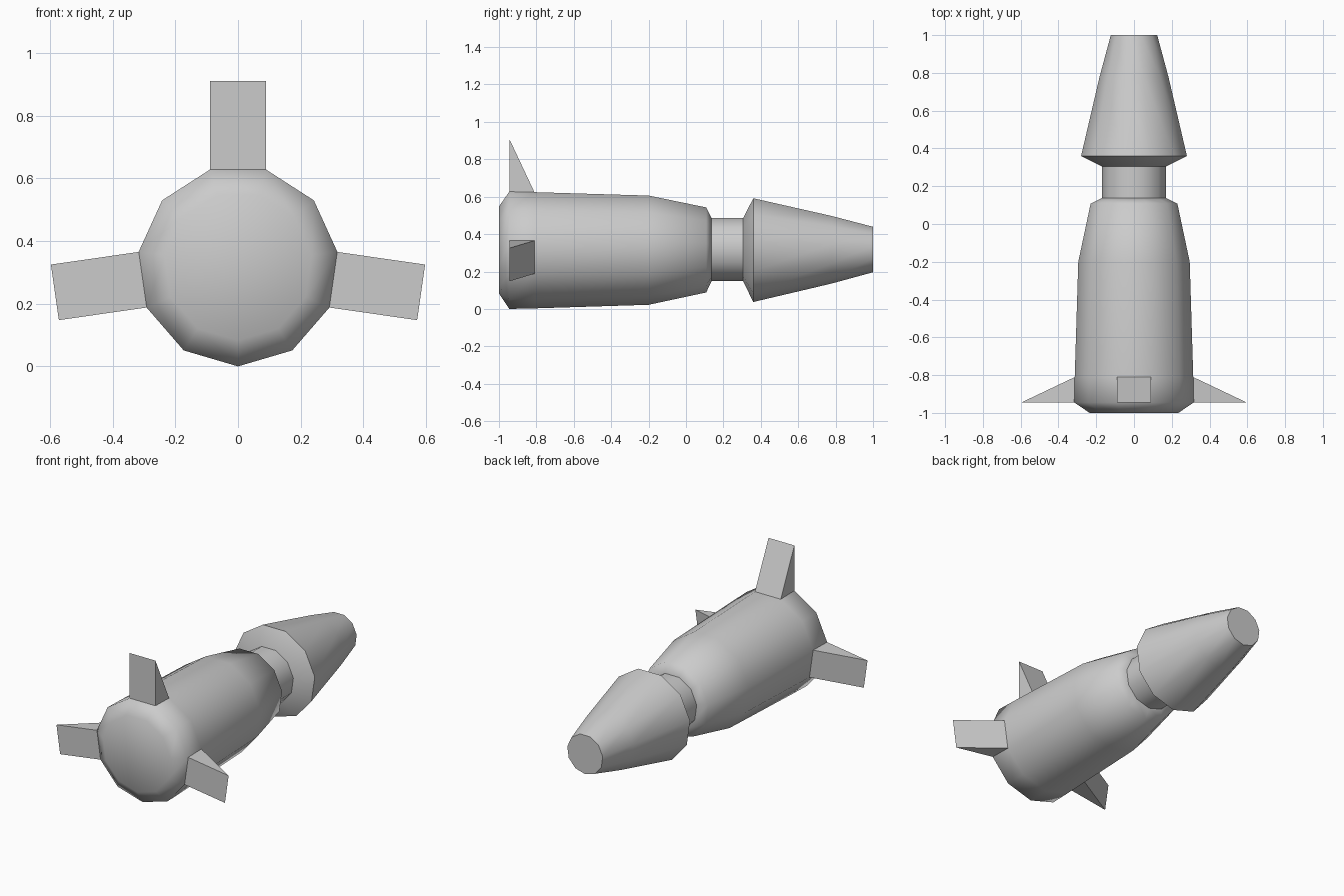
import bpy, bmesh, math
from mathutils import Vector

cube = bpy.data.objects.get("Cube")
if cube:
    bpy.data.objects.remove(cube)

SIDES = 11
STEP = math.tau / SIDES
AXIS_Z = 0.32

grey = bpy.data.materials.new("hull_grey")
grey.use_nodes = True
grey.diffuse_color = (0.6, 0.6, 0.6, 1)
grey.node_tree.nodes["Principled BSDF"].inputs["Base Color"].default_value = (0.6, 0.6, 0.6, 1)


def ring_point(radius, y, i):
    # Half a step from straight up, so a flat side faces upward
    a = math.pi / 2 + STEP * (i + 0.5)
    return Vector((radius * math.cos(a), y, AXIS_Z + radius * math.sin(a)))


def finish(name, bm, smooth_angle=None):
    bmesh.ops.recalc_face_normals(bm, faces=bm.faces)
    mesh = bpy.data.meshes.new(name)
    bm.to_mesh(mesh)
    bm.free()
    mesh.materials.append(grey)
    ob = bpy.data.objects.new(name, mesh)
    bpy.context.collection.objects.link(ob)
    if smooth_angle:
        bpy.ops.object.select_all(action='DESELECT')
        ob.select_set(True)
        bpy.context.view_layer.objects.active = ob
        bpy.ops.object.shade_smooth_by_angle(angle=math.radians(smooth_angle))
    return ob


def lathe(name, profile, smooth_angle):
    # Closed eleven-sided solid along y, from (y, radius) pairs
    bm = bmesh.new()
    rings = [[bm.verts.new(ring_point(r, y, i)) for i in range(SIDES)] for y, r in profile]
    for a, b in zip(rings, rings[1:]):
        for i in range(SIDES):
            j = (i + 1) % SIDES
            bm.faces.new((a[i], a[j], b[j], b[i]))
    bm.faces.new(rings[0])
    bm.faces.new(rings[-1])
    return finish(name, bm, smooth_angle)


def fin(name, turn):
    # Wedge standing on one flat side of the hull, upright at the front
    a = math.pi / 2 + turn * STEP
    out = Vector((math.cos(a), 0, math.sin(a)))
    side = Vector((-math.sin(a), 0, math.cos(a))) * 0.0895
    centre = Vector((0, 0, AXIS_Z))
    bm = bmesh.new()
    ends = []
    for s in (-1, 1):
        ends.append([bm.verts.new(centre + out * r + side * s + Vector((0, y, 0)))
                     for y, r in ((-0.945, 0.305), (-0.945, 0.59), (-0.81, 0.303))])
    l, r = ends
    bm.faces.new(l)
    bm.faces.new(r)
    for i in range(3):
        j = (i + 1) % 3
        bm.faces.new((l[i], l[j], r[j], r[i]))
    return finish(name, bm)


# Main hull with bevelled front and rear shoulders
lathe("main_hull", [(-1, 0.237), (-0.945, 0.32), (-0.81, 0.317),
                    (-0.2, 0.298), (0.108, 0.232), (0.137, 0.172)], 60)
# Narrow neck joining the two hull sections
lathe("neck", [(0.13, 0.172), (0.31, 0.172)], 60)
# Tapered rear cone
lathe("rear_cone", [(0.305, 0.172), (0.36, 0.283), (0.78, 0.184), (1, 0.124)], 60)
# Three fins spread around the front
fin("top_fin", 0)
fin("left_fin", -3)
fin("right_fin", 3)
